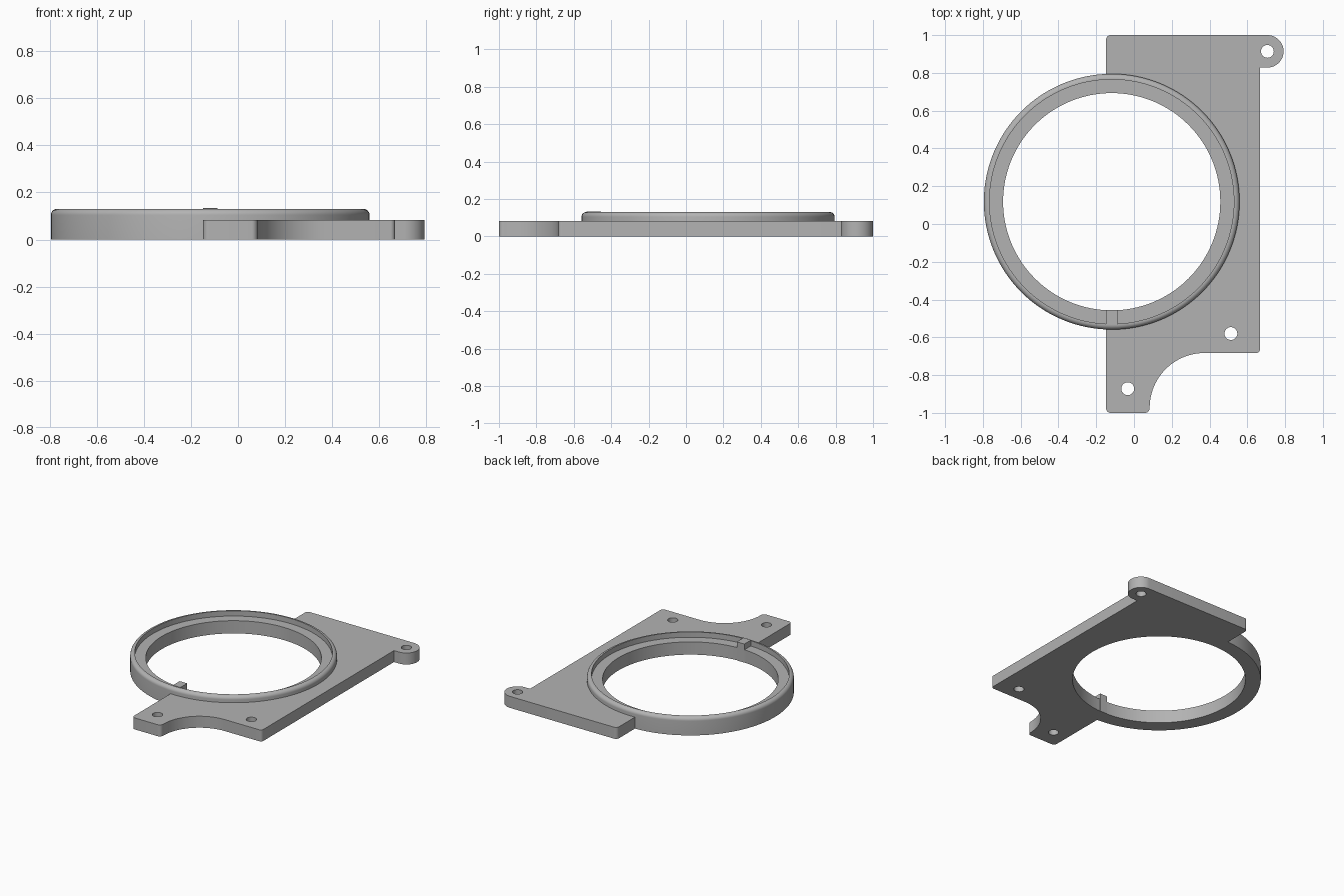
import bpy, bmesh, math

if "Cube" in bpy.data.objects:
    bpy.data.objects.remove(bpy.data.objects["Cube"], do_unlink=True)

RING = (-0.118, 0.118)      # ring centre
OUTER, INNER, LIP = 0.677, 0.575, 0.65
THICK, LEDGE, TOP = 0.083, 0.092, 0.13

grey = bpy.data.materials.new("light grey")
grey.use_nodes = True
colour = (0.45, 0.45, 0.45, 1)
grey.diffuse_color = colour
grey.node_tree.nodes["Principled BSDF"].inputs["Base Color"].default_value = colour


def finish(bm, name):
    bmesh.ops.recalc_face_normals(bm, faces=bm.faces)
    mesh = bpy.data.meshes.new(name)
    bm.to_mesh(mesh)
    bm.free()
    mesh.materials.append(grey)
    obj = bpy.data.objects.new(name, mesh)
    bpy.context.collection.objects.link(obj)
    return obj


def smooth(obj):
    bpy.ops.object.select_all(action="DESELECT")
    obj.select_set(True)
    bpy.context.view_layer.objects.active = obj
    bpy.ops.object.shade_smooth_by_angle(angle=math.radians(30))


def arc(cx, cy, r, start, end, steps=8):
    angles = [math.radians(start + (end - start) * i / steps) for i in range(steps + 1)]
    return [(cx + r * math.cos(a), cy + r * math.sin(a)) for a in angles]


def prism(points, z0, z1, name):
    bm = bmesh.new()
    face = bm.faces.new([bm.verts.new((x, y, z0)) for x, y in points])
    top = bmesh.ops.extrude_face_region(bm, geom=[face])["geom"]
    verts = [v for v in top if isinstance(v, bmesh.types.BMVert)]
    bmesh.ops.translate(bm, verts=verts, vec=(0, 0, z1 - z0))
    return finish(bm, name)


# Mounting plate outline: rounded corners, scooped notch and side lug
left, right, step = -0.148, 0.667, -0.683
lug, c = (0.706, 0.914), 0.025
outline = (arc(left + c, -1 + c, c, 180, 270)
           + arc(0.083 - c, -1 + c, c, 270, 360)
           + arc(0.373, -0.973, 0.29, 180, 90, 24)
           + arc(right - 0.02, step + 0.02, 0.02, 270, 360)
           + [(right, lug[1] - 0.086)]
           + arc(*lug, 0.086, 270, 450, 28)
           + arc(left + c, 1 - c, c, 90, 180))
plate = prism(outline, 0, THICK, "mounting_plate")

# Ring opening and screw holes cut through the plate
cuts = [(*RING, OUTER - 0.003, 128), (*lug, 0.034, 32),
        (0.513, -0.58, 0.034, 32), (-0.033, -0.872, 0.034, 32)]
for x, y, r, sides in cuts:
    cutter = prism(arc(x, y, r, 0, 360, sides)[:-1], -0.1, 0.3, "hole_cutter")
    cutter.hide_render = True
    mod = plate.modifiers.new("hole", "BOOLEAN")
    mod.operation, mod.solver, mod.object = "DIFFERENCE", "EXACT", cutter
    bpy.context.view_layer.objects.active = plate
    bpy.ops.object.modifier_apply(modifier=mod.name)
    bpy.data.objects.remove(cutter, do_unlink=True)
smooth(plate)

# Ring: stepped profile with a rounded outer rim, swept around its axis
fillet = 0.026
profile = ([(INNER, 0), (OUTER, 0)]
           + arc(OUTER - fillet, TOP - fillet, fillet, 0, 90)
           + [(LIP - 0.003, TOP), (LIP - 0.003, LEDGE), (INNER, LEDGE)])
bm = bmesh.new()
verts = [bm.verts.new((RING[0] + r, RING[1], z)) for r, z in profile]
edges = [bm.edges.new((verts[i - 1], verts[i])) for i in range(len(verts))]
bmesh.ops.spin(bm, geom=verts + edges, cent=(*RING, 0), axis=(0, 0, 1),
               angle=math.tau, steps=128, use_merge=True)
bmesh.ops.remove_doubles(bm, verts=bm.verts, dist=0.0002)
smooth(finish(bm, "stepped_ring"))

# Locating key on the front of the ring ledge
x0, x1 = RING[0] - 0.03, RING[0] + 0.03
y0, y1 = RING[1] - LIP, RING[1] - INNER + 0.003
prism([(x0, y0), (x1, y0), (x1, y1), (x0, y1)], 0, TOP + 0.004, "locating_key")
